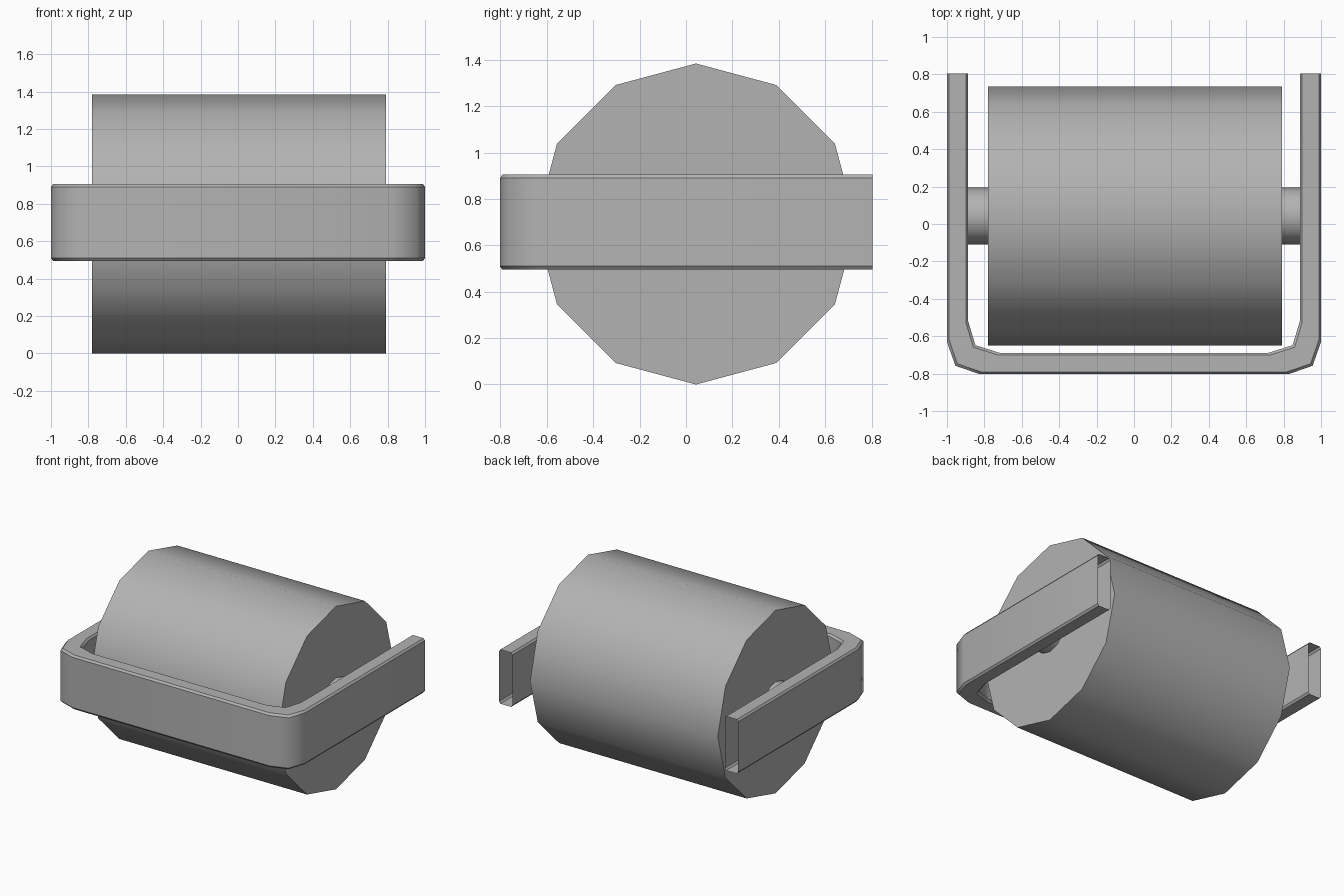
import bpy, bmesh, math

if "Cube" in bpy.data.objects:
    bpy.data.objects.remove(bpy.data.objects["Cube"])

AXIS_Y, AXIS_Z = 0.043, 0.692

# Mid-grey metal for every part
grey = bpy.data.materials.new("mid_grey")
grey.diffuse_color = (0.45, 0.45, 0.45, 1)
grey.use_nodes = True
grey.node_tree.nodes["Principled BSDF"].inputs["Base Color"].default_value = grey.diffuse_color


def finish(name, bm):
    bmesh.ops.recalc_face_normals(bm, faces=bm.faces)
    me = bpy.data.meshes.new(name)
    bm.to_mesh(me)
    bm.free()
    me.materials.append(grey)
    ob = bpy.data.objects.new(name, me)
    bpy.context.collection.objects.link(ob)
    return ob


def x_cylinder(name, x0, x1, radius, sides):
    """Closed cylinder along x with a corner pointing straight up."""
    bm = bmesh.new()
    rings = []
    for x in (x0, x1):
        rings.append([bm.verts.new((x,
                                    AXIS_Y + radius * math.sin(2 * math.pi * i / sides),
                                    AXIS_Z + radius * math.cos(2 * math.pi * i / sides)))
                      for i in range(sides)])
    a, b = rings
    for i in range(sides):
        j = (i + 1) % sides
        bm.faces.new((a[i], a[j], b[j], b[i])).smooth = True
    for ring in rings:
        cap = bm.faces.new(ring)
        for e in cap.edges:
            e.smooth = False
    return finish(name, bm)


# Roller drum and the axle through it
x_cylinder("roller_drum", -0.78, 0.79, 0.692, 12)
x_cylinder("axle", -0.895, 0.895, 0.152, 12)

# U-shaped bracket: right half of outer and inner outlines, then mirrored
outer = [(1.0, 0.805), (1.0, -0.63), (0.955, -0.758), (0.825, -0.803)]
inner = [(0.888, 0.805), (0.888, -0.515), (0.848, -0.648), (0.715, -0.69)]


def mirrored(half):
    return half + [(-x, y) for x, y in reversed(half)]


# Chamfered hollow section: (fraction from outer to inner outline, height)
section = [(0, 0.51), (0, 0.89), (0.1, 0.905), (0.9, 0.905),
           (1, 0.89), (1, 0.51), (0.9, 0.495), (0.1, 0.495)]

bm = bmesh.new()
rings = []
for (ox, oy), (ix, iy) in zip(mirrored(outer), mirrored(inner)):
    rings.append([bm.verts.new((ox + (ix - ox) * t, oy + (iy - oy) * t, z))
                  for t, z in section])
n = len(section)
for r, s in zip(rings, rings[1:]):
    for i in range(n):
        j = (i + 1) % n
        bm.faces.new((r[i], r[j], s[j], s[i])).smooth = True
    # lengthwise edges stay crisp, bends are shaded smooth
    for i in range(n):
        bm.edges.get((r[i], s[i])).smooth = False
finish("bracket", bm)
